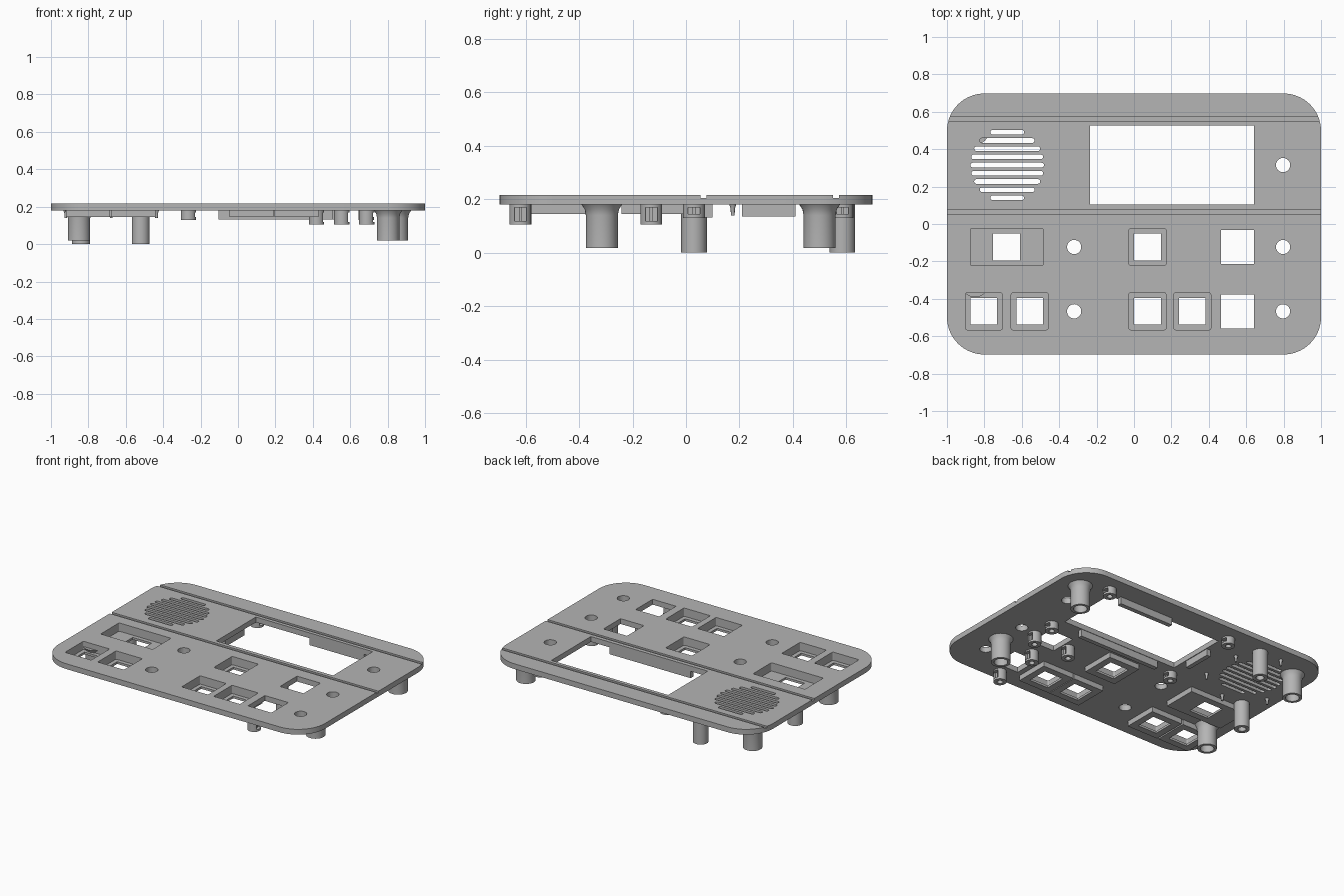
import bpy, bmesh, math

if "Cube" in bpy.data.objects:
    bpy.data.objects.remove(bpy.data.objects["Cube"], do_unlink=True)

TOP, UNDER, TRAY = 0.216, 0.18, 0.145

grey = bpy.data.materials.new("matte grey plastic")
grey.use_nodes = True
grey.diffuse_color = (0.46, 0.46, 0.46, 1)
grey.node_tree.nodes["Principled BSDF"].inputs["Base Color"].default_value = (0.46, 0.46, 0.46, 1)


def finish(name, bm, cutter=False):
    bmesh.ops.recalc_face_normals(bm, faces=bm.faces)
    mesh = bpy.data.meshes.new(name)
    bm.to_mesh(mesh)
    bm.free()
    ob = bpy.data.objects.new(name, mesh)
    bpy.context.collection.objects.link(ob)
    mesh.materials.append(grey)
    if cutter:
        ob.hide_render = True
        ob.hide_viewport = True
        ob.display_type = 'WIRE'
    return ob


def prism(bm, cx, cy, w, h, z0, z1, r=0, seg=8):
    """Upright prism with an optionally rounded rectangular outline."""
    pts = []
    for i, (sx, sy) in enumerate([(1, 1), (-1, 1), (-1, -1), (1, -1)]):
        ox, oy = cx + sx * (w / 2 - r), cy + sy * (h / 2 - r)
        for k in range(seg + 1 if r else 1):
            a = math.pi / 2 * (i + k / seg)
            pts.append((ox + r * math.cos(a), oy + r * math.sin(a)))
    low = [bm.verts.new((x, y, z0)) for x, y in pts]
    high = [bm.verts.new((x, y, z1)) for x, y in pts]
    bm.faces.new(low[::-1])
    bm.faces.new(high)
    for i in range(len(pts)):
        j = (i + 1) % len(pts)
        bm.faces.new((low[i], low[j], high[j], high[i]))
    bmesh.ops.remove_doubles(bm, verts=low + high, dist=1e-5)


def lathe(bm, cx, cy, profile, seg=32):
    """Solid of revolution from a closed (radius, height) profile."""
    rings = []
    for r, z in profile:
        rings.append([bm.verts.new((cx + r * math.cos(2 * math.pi * k / seg),
                                    cy + r * math.sin(2 * math.pi * k / seg), z))
                      for k in range(seg)])
    for a, b in zip(rings, rings[1:] + rings[:1]):
        for k in range(seg):
            n = (k + 1) % seg
            bm.faces.new((a[k], a[n], b[n], b[k]))


def cut(ob, cutter):
    m = ob.modifiers.new("cut", 'BOOLEAN')
    m.operation, m.solver, m.object = 'DIFFERENCE', 'EXACT', cutter


def smooth(ob):
    bpy.ops.object.select_all(action='DESELECT')
    ob.select_set(True)
    bpy.context.view_layer.objects.active = ob
    bpy.ops.object.shade_smooth_by_angle(angle=math.radians(30))


# Button pockets: centre x, centre y, width, opening centre x
ROW1, ROW2 = -0.123, -0.467
pockets = [(-0.68, ROW1, 0.39, -0.682), (0.072, ROW1, 0.197, 0.072),
           (-0.803, ROW2, 0.197, -0.803), (-0.558, ROW2, 0.197, -0.558),
           (0.072, ROW2, 0.197, 0.072), (0.312, ROW2, 0.197, 0.312)]

# Shallow cutters: pockets and the two cross grooves
bm = bmesh.new()
for x, y, w, _ in pockets:
    prism(bm, x, y, w, 0.197, 0.16, 0.3, 0.008, 3)
for y in (0.065, 0.562):
    prism(bm, 0, y, 3, 0.022, TOP - 0.011, 0.3)
pocket_cutter = finish("pocket_cutter", bm, True)

# Through cutters: button openings, window, switches, round holes, grille
bm = bmesh.new()
for x, y, w, hx in pockets:
    prism(bm, hx, y, 0.143, 0.143, 0, 0.4)
prism(bm, 0.203, 0.315, 0.876, 0.424, 0, 0.4)
for y in (ROW1, ROW2):
    prism(bm, 0.553, y, 0.176, 0.182, 0, 0.4)
for x, y in [(0.797, 0.315), (0.797, ROW1), (0.797, ROW2), (-0.32, ROW1), (-0.32, ROW2)]:
    prism(bm, x, y, 0.076, 0.076, 0, 0.4, 0.038)
SPK = (-0.678, 0.315)
for i in range(-4, 5):
    dy = i * 0.0438
    prism(bm, SPK[0], SPK[1] + dy, 2 * math.sqrt(0.197 ** 2 - dy ** 2), 0.025, 0, 0.4, 0.0124, 4)
hole_cutter = finish("hole_cutter", bm, True)

# Face plate
bm = bmesh.new()
prism(bm, 0, 0, 2, 1.395, UNDER, TOP, 0.2, 16)
plate = finish("face_plate", bm)
cut(plate, pocket_cutter)
cut(plate, hole_cutter)
smooth(plate)

# Button trays hanging below the plate
bm = bmesh.new()
for x, y, w, _ in pockets:
    prism(bm, x, y, w + 0.038, 0.235, TRAY, UNDER)
trays = finish("button_trays", bm)
cut(trays, pocket_cutter)
cut(trays, hole_cutter)

# Display locating ribs around the window
bm = bmesh.new()
prism(bm, 0.2, 0.085, 0.61, 0.03, 0.132, UNDER)
prism(bm, 0.37, 0.545, 0.41, 0.03, 0.132, UNDER)
prism(bm, -0.255, 0.31, 0.03, 0.2, 0.135, UNDER)
finish("display_ribs", bm)

# Corner posts with flared roots and blind sockets
bm = bmesh.new()
for x, y in [(0.85, 0.5), (0.803, -0.315), (-0.85, -0.315), (-0.85, 0.5)]:
    lathe(bm, x, y, [(0.001, 0.1), (0.042, 0.1), (0.042, 0.018), (0.06, 0.018), (0.06, 0.14),
                     (0.064, 0.162), (0.076, UNDER), (0.001, UNDER)])
smooth(finish("corner_posts", bm))

# Tall screw posts
bm = bmesh.new()
for x, y in [(-0.52, 0.585), (-0.84, 0.03)]:
    lathe(bm, x, y, [(0.001, 0.08), (0.025, 0.08), (0.025, 0), (0.048, 0),
                     (0.048, UNDER), (0.001, UNDER)])
smooth(finish("screw_posts", bm))

# Short screw bosses for the display and the switches, with side slots
bm, slots = bmesh.new(), bmesh.new()
display = [(x, y, 0.13) for x in (-0.265, 0.685) for y in (0.03, 0.585)]
switch = [(0.42, -0.13, 0.105), (0.688, -0.13, 0.105), (0.555, -0.315, 0.105), (0.555, -0.62, 0.105)]
for x, y, z in display + switch:
    lathe(bm, x, y, [(0.001, 0.172), (0.018, 0.172), (0.018, z), (0.041, z),
                     (0.041, UNDER), (0.001, UNDER)], 24)
    prism(slots, x + 0.04, y, 0.045, 0.045, z + 0.014, 0.17)
bosses = finish("short_bosses", bm)
cut(bosses, finish("slot_cutter", slots, True))
smooth(bosses)

# Speaker pins in a ring around the grille
bm = bmesh.new()
for i in range(6):
    a = math.radians(30 + 60 * i)
    lathe(bm, SPK[0] + 0.28 * math.cos(a), SPK[1] + 0.28 * math.sin(a),
          [(0.001, 0.14), (0.007, 0.14), (0.008, 0.165), (0.013, UNDER), (0.001, UNDER)], 12)
smooth(finish("speaker_pins", bm))
